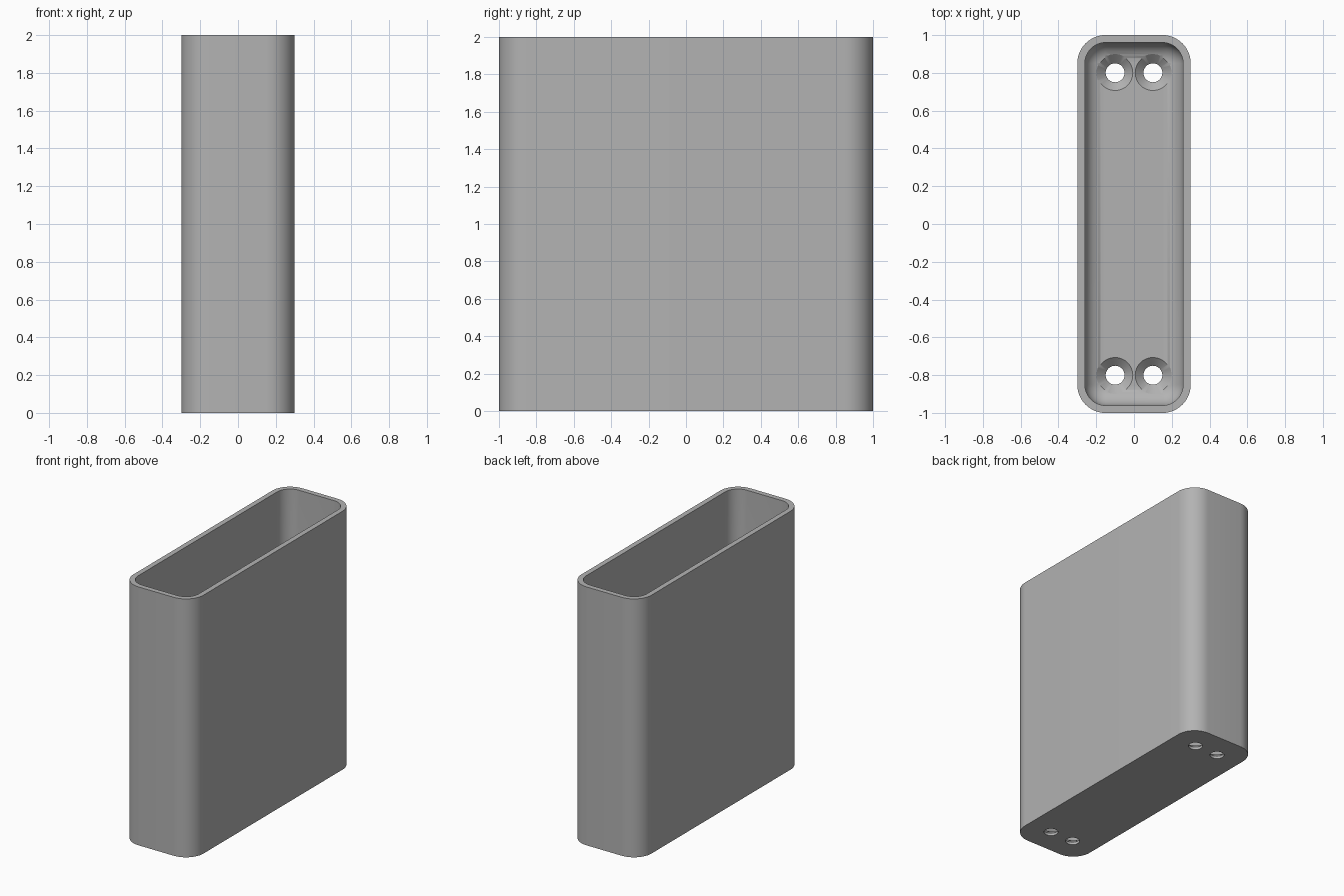
import bpy, bmesh, math

cube = bpy.data.objects.get("Cube")
if cube:
    bpy.data.objects.remove(cube, do_unlink=True)

HALF_X, HALF_Y, HEIGHT = 0.3, 1.0, 2.0
CORNER, WALL, FLOOR, FILLET = 0.15, 0.04, 0.06, 0.1

grey = bpy.data.materials.new("grey plastic")
grey.use_nodes = True
colour = (0.45, 0.45, 0.45, 1)
grey.diffuse_color = colour
grey.node_tree.nodes["Principled BSDF"].inputs["Base Color"].default_value = colour


def rounded_ring(bm, inset, z, steps=12):
    """Rounded rectangle of vertices, inset from the outer wall."""
    r = CORNER - inset
    cx, cy = HALF_X - CORNER, HALF_Y - CORNER
    ring = []
    for q, (sx, sy) in enumerate([(1, 1), (-1, 1), (-1, -1), (1, -1)]):
        for i in range(steps + 1):
            a = math.pi / 2 * (q + i / steps)
            ring.append(bm.verts.new((sx * cx + r * math.cos(a), sy * cy + r * math.sin(a), z)))
    return ring


def round_ring(bm, r, z, sides=48):
    return [bm.verts.new((r * math.cos(2 * math.pi * i / sides),
                          r * math.sin(2 * math.pi * i / sides), z)) for i in range(sides)]


def loft(name, make_ring, profile):
    """Closed solid through a stack of rings."""
    bm = bmesh.new()
    rings = [make_ring(bm, d, z) for d, z in profile]
    for a, b in zip(rings, rings[1:]):
        for i in range(len(a)):
            j = (i + 1) % len(a)
            bm.faces.new((a[i], a[j], b[j], b[i]))
    bm.faces.new(rings[0][::-1])
    bm.faces.new(rings[-1])
    bmesh.ops.recalc_face_normals(bm, faces=bm.faces)
    mesh = bpy.data.meshes.new(name)
    bm.to_mesh(mesh)
    bm.free()
    mesh.materials.append(grey)
    obj = bpy.data.objects.new(name, mesh)
    bpy.context.collection.objects.link(obj)
    return obj


# Open-topped box with a filleted inner floor
profile = [(0, 0), (0, HEIGHT), (WALL, HEIGHT)]
for i in range(9):
    a = math.pi / 2 * i / 8
    profile.append((WALL + FILLET * (1 - math.cos(a)),
                    FLOOR + FILLET * (1 - math.sin(a))))
box = loft("box", rounded_ring, profile)

# Four countersunk screw holes
cutters = []
for x in (-0.1, 0.1):
    for y in (-0.8, 0.8):
        cutter = loft("screw_hole_cutter", round_ring,
                      [(0.05, -0.1), (0.05, 0.02), (0.099, FLOOR + 0.005), (0.099, 0.3)])
        cutter.location = (x, y, 0)
        cutter.hide_render = True
        cutters.append(cutter)
        mod = box.modifiers.new("screw_hole", 'BOOLEAN')
        mod.operation = 'DIFFERENCE'
        mod.solver = 'EXACT'
        mod.object = cutter

# Bake the holes and smooth the rounded surfaces
bpy.ops.object.select_all(action='DESELECT')
box.select_set(True)
bpy.context.view_layer.objects.active = box
for mod in list(box.modifiers):
    bpy.ops.object.modifier_apply(modifier=mod.name)
for cutter in cutters:
    bpy.data.objects.remove(cutter, do_unlink=True)
bpy.ops.object.shade_smooth_by_angle(angle=math.radians(30))
